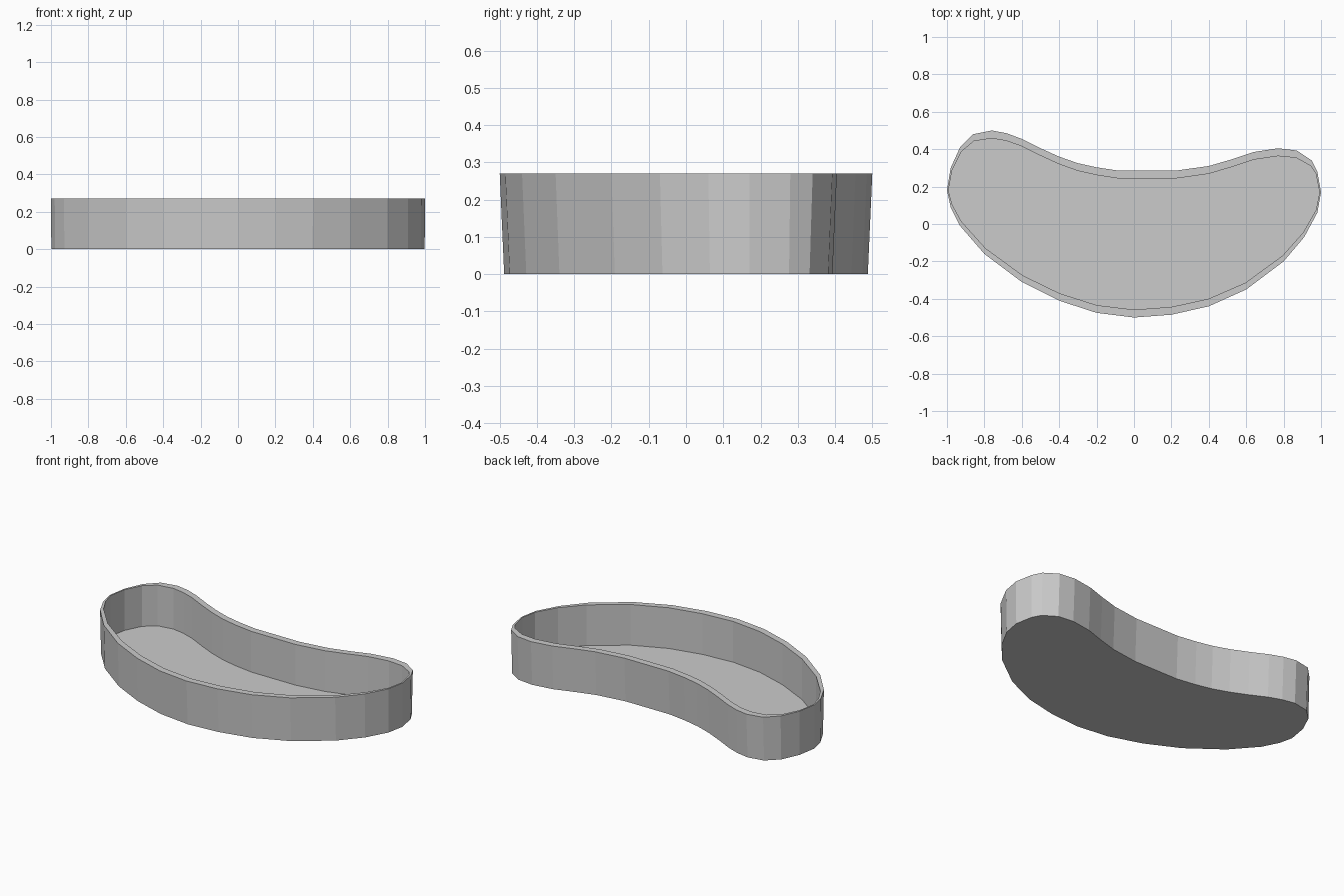
import bpy, bmesh
from mathutils import Vector

if "Cube" in bpy.data.objects:
    bpy.data.objects.remove(bpy.data.objects["Cube"])

HEIGHT, FLOOR, WALL, TAPER = 0.27, 0.02, 0.042, 0.012

# Kidney-shaped rim outline, clockwise from the left end
outline = [Vector(p) for p in [
    (-1, .18), (-.98, .30), (-.93, .41), (-.86, .48), (-.76, .50), (-.68, .485),
    (-.6, .455), (-.5, .405), (-.4, .36), (-.3, .325), (-.2, .303), (-.08, .285),
    (.07, .285), (.22, .285), (.4, .31), (.52, .345), (.64, .385), (.77, .405),
    (.87, .393), (.95, .34), (.98, .28), (1, .17), (.98, .06), (.91, -.07),
    (.8, -.2), (.6, -.35), (.4, -.44), (.2, -.485), (0, -.5), (-.2, -.475),
    (-.4, -.41), (-.6, -.31), (-.8, -.16), (-.93, -.01), (-.98, .09)]]
n = len(outline)


def inset(dx, dy):
    """Move each outline point inward along its normal, scaled per axis."""
    pts = []
    for i, p in enumerate(outline):
        t = (outline[(i + 1) % n] - outline[i - 1]).normalized()
        pts.append((p.x + t.y * dx, p.y - t.x * dy))
    return pts


bm = bmesh.new()


def ring(pts, z):
    return [bm.verts.new((x, y, z)) for x, y in pts]


# Outer wall, rim, inner wall and floor as one continuous skin
inner = inset(0.008, WALL)
rings = [ring(inset(0.002, TAPER), 0), ring(inset(0, 0), HEIGHT),
         ring(inner, HEIGHT), ring(inner, FLOOR)]
for a, b in zip(rings, rings[1:]):
    for i in range(n):
        j = (i + 1) % n
        bm.faces.new((a[i], a[j], b[j], b[i]))
bm.faces.new(rings[0])
bm.faces.new(rings[-1])
bmesh.ops.recalc_face_normals(bm, faces=bm.faces)

mesh = bpy.data.meshes.new("kidney_dish")
bm.to_mesh(mesh)
bm.free()
bpy.context.collection.objects.link(bpy.data.objects.new("kidney_dish", mesh))
